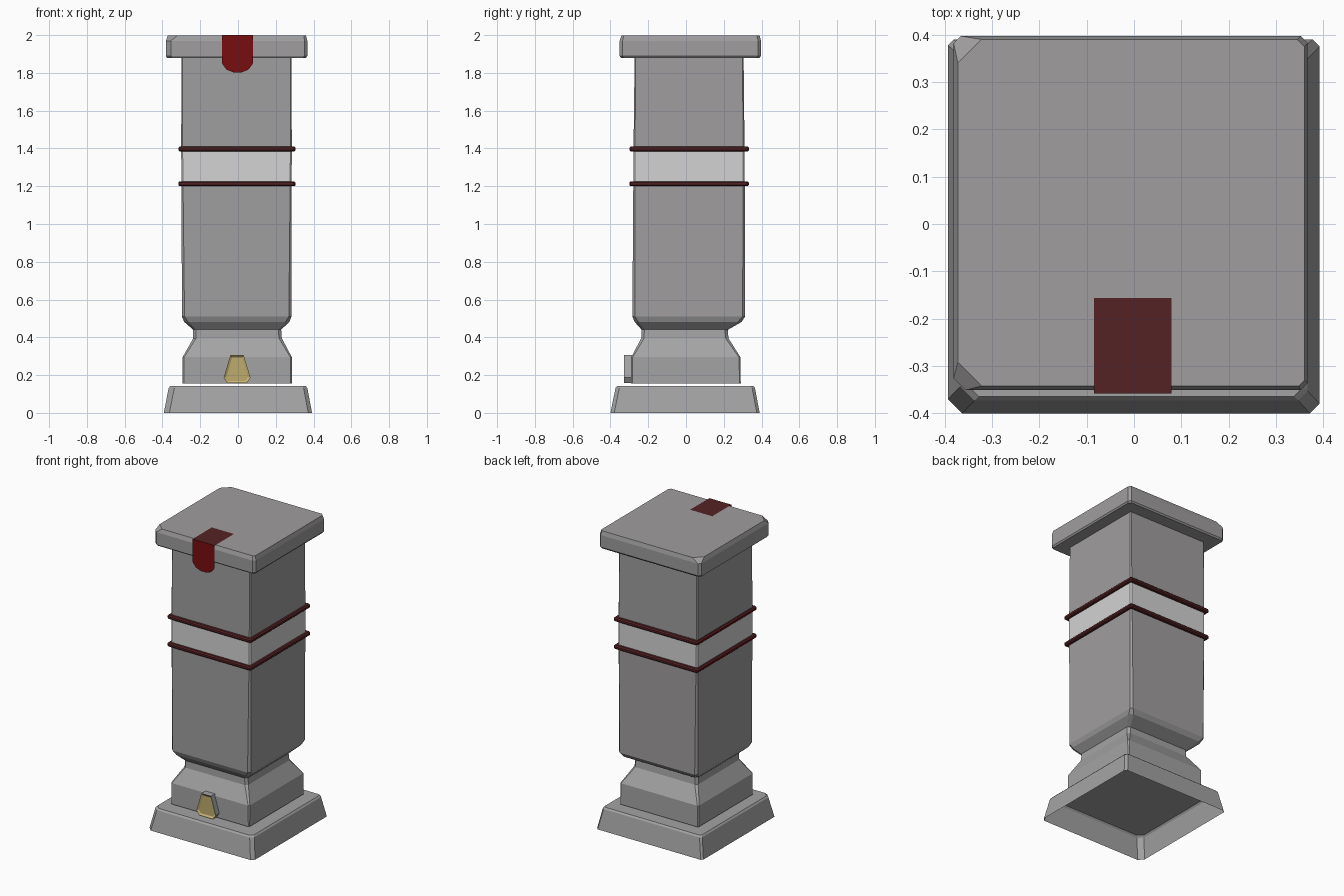
import bpy, bmesh

if "Cube" in bpy.data.objects:
    bpy.data.objects.remove(bpy.data.objects["Cube"])


def material(name, r, g, b):
    m = bpy.data.materials.new(name)
    m.diffuse_color = (r, g, b, 1)
    m.use_nodes = True
    m.node_tree.nodes["Principled BSDF"].inputs["Base Color"].default_value = m.diffuse_color
    return m


STONE = material("warm grey stone", 0.35, 0.34, 0.345)
PALE = material("pale grey stone", 0.37, 0.37, 0.37)
WHITE = material("white paint", 0.65, 0.65, 0.65)
RED = material("red cloth", 0.19, 0.004, 0.005)
MAROON = material("maroon cloth", 0.09, 0.016, 0.018)
GOLD = material("gold frame", 0.58, 0.46, 0.18)
DEEP = material("gold face", 0.52, 0.41, 0.155)


def finish(name, bm, mats, rule=None, normals=True):
    if normals:
        bmesh.ops.recalc_face_normals(bm, faces=bm.faces)
    bm.normal_update()
    if rule:
        for f in bm.faces:
            f.material_index = rule(f)
    me = bpy.data.meshes.new(name)
    bm.to_mesh(me)
    bm.free()
    for m in mats:
        me.materials.append(m)
    ob = bpy.data.objects.new(name, me)
    bpy.context.collection.objects.link(ob)
    return ob


def section(x0, x1, y0, y1, z, c):
    """Rectangle with four corner cuts (front left, front right, back right, back left)."""
    if not isinstance(c, tuple):
        c = (c,) * 4
    a, b, d, e = c
    return [(x0, y0 + a, z), (x0 + a, y0, z), (x1 - b, y0, z), (x1, y0 + b, z),
            (x1, y1 - d, z), (x1 - d, y1, z), (x0 + e, y1, z), (x0, y1 - e, z)]


def loft(name, sections, mats, bottom=True, top=True, rule=None):
    bm = bmesh.new()
    rings = [[bm.verts.new(p) for p in section(*s)] for s in sections]
    for lo, hi in zip(rings, rings[1:]):
        for i in range(8):
            j = (i + 1) % 8
            bm.faces.new((lo[i], lo[j], hi[j], hi[i]))
    if bottom:
        bm.faces.new(rings[0][::-1])
    if top:
        bm.faces.new(rings[-1])
    return finish(name, bm, mats, rule)


# Flared plinth, hollow underneath
loft("plinth", [
    (-0.393, 0.392, -0.40, 0.39, 0.0, (0.03, 0.02, 0.015, 0.012)),
    (-0.367, 0.367, -0.373, 0.365, 0.132, (0.03, 0.02, 0.015, 0.012)),
    (-0.358, 0.358, -0.364, 0.356, 0.143, (0.03, 0.02, 0.015, 0.012)),
], [PALE], bottom=False)

# Foot block with its narrow neck
loft("foot_block", [
    (-0.293, 0.285, -0.29, 0.29, 0.155, 0.006),
    (-0.293, 0.285, -0.29, 0.288, 0.295, 0.008),
    (-0.237, 0.232, -0.237, 0.225, 0.395, 0.015),
    (-0.237, 0.228, -0.235, 0.22, 0.45, 0.015),
], [PALE])

# Shaft, with a white painted belt chosen by height
loft("shaft", [
    (-0.237, 0.228, -0.235, 0.222, 0.44, 0.015),
    (-0.285, 0.272, -0.272, 0.295, 0.482, 0.02),
    (-0.297, 0.283, -0.284, 0.313, 0.51, 0.014),
    (-0.299, 0.284, -0.279, 0.311, 1.215, 0.008),
    (-0.301, 0.285, -0.278, 0.310, 1.39, 0.008),
    (-0.299, 0.283, -0.272, 0.305, 1.885, 0.006),
], [STONE, WHITE], rule=lambda f: int(1.25 < f.calc_center_median().z < 1.35
                                      and abs(f.normal.z) < 0.5))

# Cap slab with chipped corners
low = (0.025, 0.015, 0.015, 0.015)
high = (0.05, 0.012, 0.015, 0.05)
loft("cap_slab", [
    (-0.376, 0.360, -0.345, 0.390, 1.88, low),
    (-0.381, 0.367, -0.351, 0.397, 1.89, low),
    (-0.381, 0.367, -0.351, 0.397, 1.97, low),
    (-0.372, 0.360, -0.342, 0.390, 1.997, high),
], [STONE])

# Two cords around the belt
for name, z in (("lower_cord", 1.213), ("upper_cord", 1.397)):
    loft(name, [
        (-0.298, 0.282, -0.276, 0.308, z - 0.013, 0.004),
        (-0.309, 0.298, -0.293, 0.326, z - 0.013, 0.006),
        (-0.316, 0.305, -0.300, 0.333, z - 0.006, 0.010),
        (-0.316, 0.305, -0.300, 0.333, z + 0.006, 0.010),
        (-0.309, 0.298, -0.293, 0.326, z + 0.013, 0.006),
        (-0.298, 0.282, -0.276, 0.308, z + 0.013, 0.004),
    ], [MAROON, RED], bottom=False, top=False,
        rule=lambda f: int(f.normal.x < -0.9))

# Cloth strip folded over the front of the cap
bm = bmesh.new()
Y = -0.358
fold = [bm.verts.new((x, Y, 2.0)) for x in (-0.084, 0.079)]
back = [bm.verts.new((x, -0.156, 2.0)) for x in (0.079, -0.084)]
tongue = [bm.verts.new((x, Y, z)) for x, z in
          ((-0.084, 1.85), (-0.062, 1.818), (-0.025, 1.803), (0.02, 1.803),
           (0.056, 1.818), (0.079, 1.85))]
bm.faces.new(fold + back)
bm.faces.new([fold[0]] + tongue + [fold[1]])
finish("cloth_strip", bm, [MAROON, RED], lambda f: int(abs(f.normal.y) > 0.5), False)

# Raised gold badge on the foot block
outline = [(-0.058, 0.157), (0.046, 0.157), (0.066, 0.187),
           (0.030, 0.306), (-0.040, 0.306), (-0.076, 0.187)]
bm = bmesh.new()
rear = [bm.verts.new((x, -0.285, z)) for x, z in outline]
front = [bm.verts.new((x, -0.328, z)) for x, z in outline]
for i in range(6):
    j = (i + 1) % 6
    bm.faces.new((rear[i], rear[j], front[j], front[i]))
face = bm.faces.new(front)
bm.normal_update()
bmesh.ops.inset_region(bm, faces=[face], thickness=0.014, depth=0)
for v in face.verts:
    v.co.y = -0.320
bm.normal_update()


def badge_colour(f):
    c = f.calc_center_median()
    if abs(f.normal.y) < 0.3:
        return 2
    return 1 if len(f.verts) == 6 else 0


finish("badge", bm, [GOLD, DEEP, PALE], badge_colour, False)
